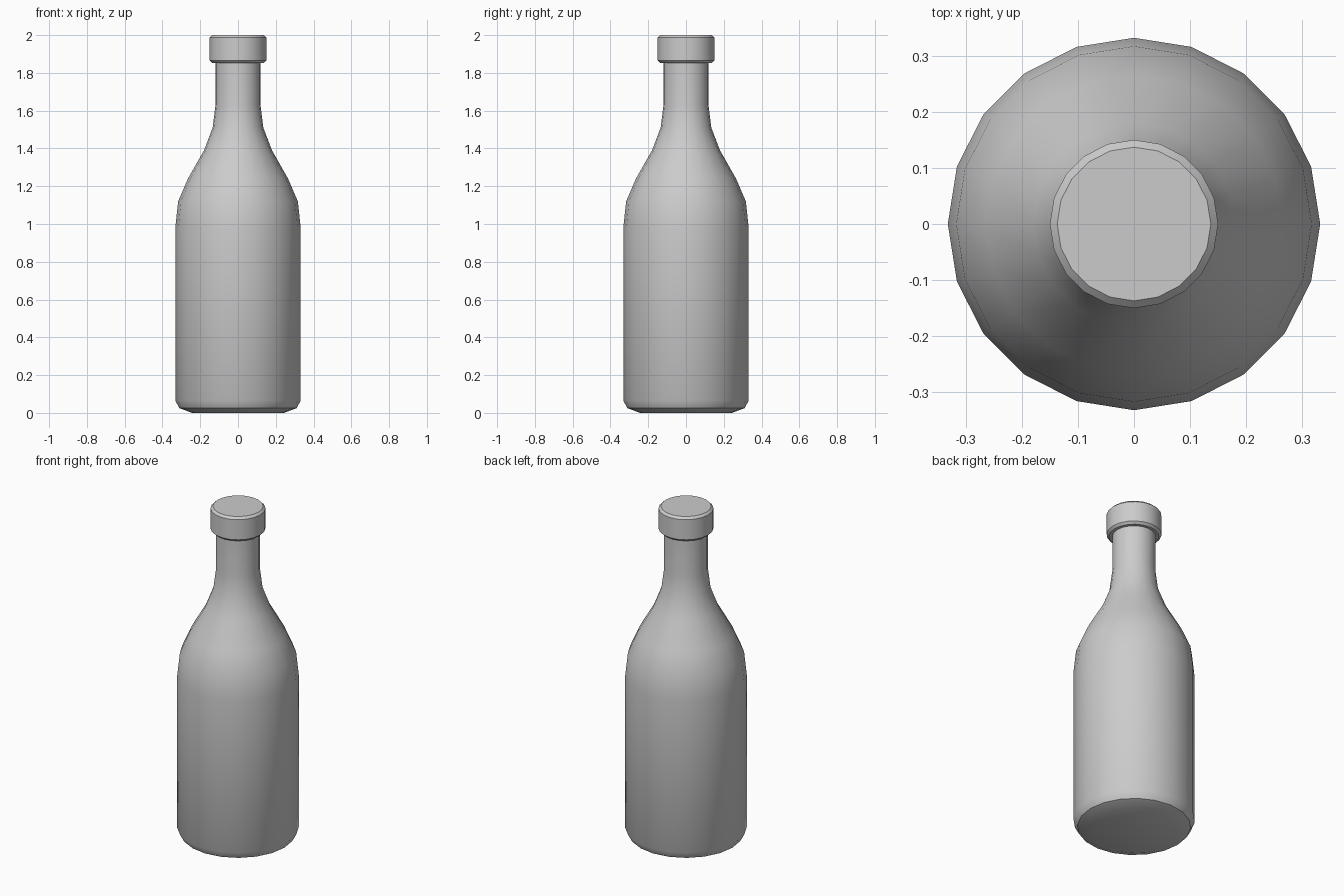
import bpy
import bmesh
import math

SIDES = 20

cube = bpy.data.objects.get("Cube")
if cube:
    bpy.data.objects.remove(cube, do_unlink=True)

# Single flat colour
grey = bpy.data.materials.new("light_grey")
grey.use_nodes = True
colour = (0.6, 0.6, 0.6, 1)
grey.diffuse_color = colour
grey.node_tree.nodes["Principled BSDF"].inputs["Base Color"].default_value = colour


def lathe(name, profile):
    """Spin a (radius, height) profile about z and cap both ends."""
    bm = bmesh.new()
    rings = []
    for r, z in profile:
        angles = [2 * math.pi * i / SIDES for i in range(SIDES)]
        rings.append([bm.verts.new((r * math.cos(a), r * math.sin(a), z)) for a in angles])
    for low, high in zip(rings, rings[1:]):
        for i in range(SIDES):
            j = (i + 1) % SIDES
            bm.faces.new((low[i], low[j], high[j], high[i]))
    bm.faces.new(rings[0][::-1])
    bm.faces.new(rings[-1])
    mesh = bpy.data.meshes.new(name)
    bm.to_mesh(mesh)
    bm.free()
    mesh.materials.append(grey)
    obj = bpy.data.objects.new(name, mesh)
    bpy.context.collection.objects.link(obj)
    bpy.ops.object.select_all(action="DESELECT")
    obj.select_set(True)
    bpy.context.view_layer.objects.active = obj
    bpy.ops.object.shade_smooth_by_angle(angle=math.radians(32))
    return obj


# Bottle: base, straight wall, shoulder and neck
lathe("bottle_body", [
    (0.243, 0), (0.31, 0.025), (0.332, 0.065), (0.332, 0.98),
    (0.317, 1.12), (0.265, 1.24), (0.18, 1.39), (0.134, 1.51),
    (0.119, 1.63), (0.119, 1.87),
])

# Bevelled cap over the mouth
lathe("bottle_cap", [
    (0.137, 1.853), (0.15, 1.866), (0.15, 1.987), (0.137, 2.0),
])
